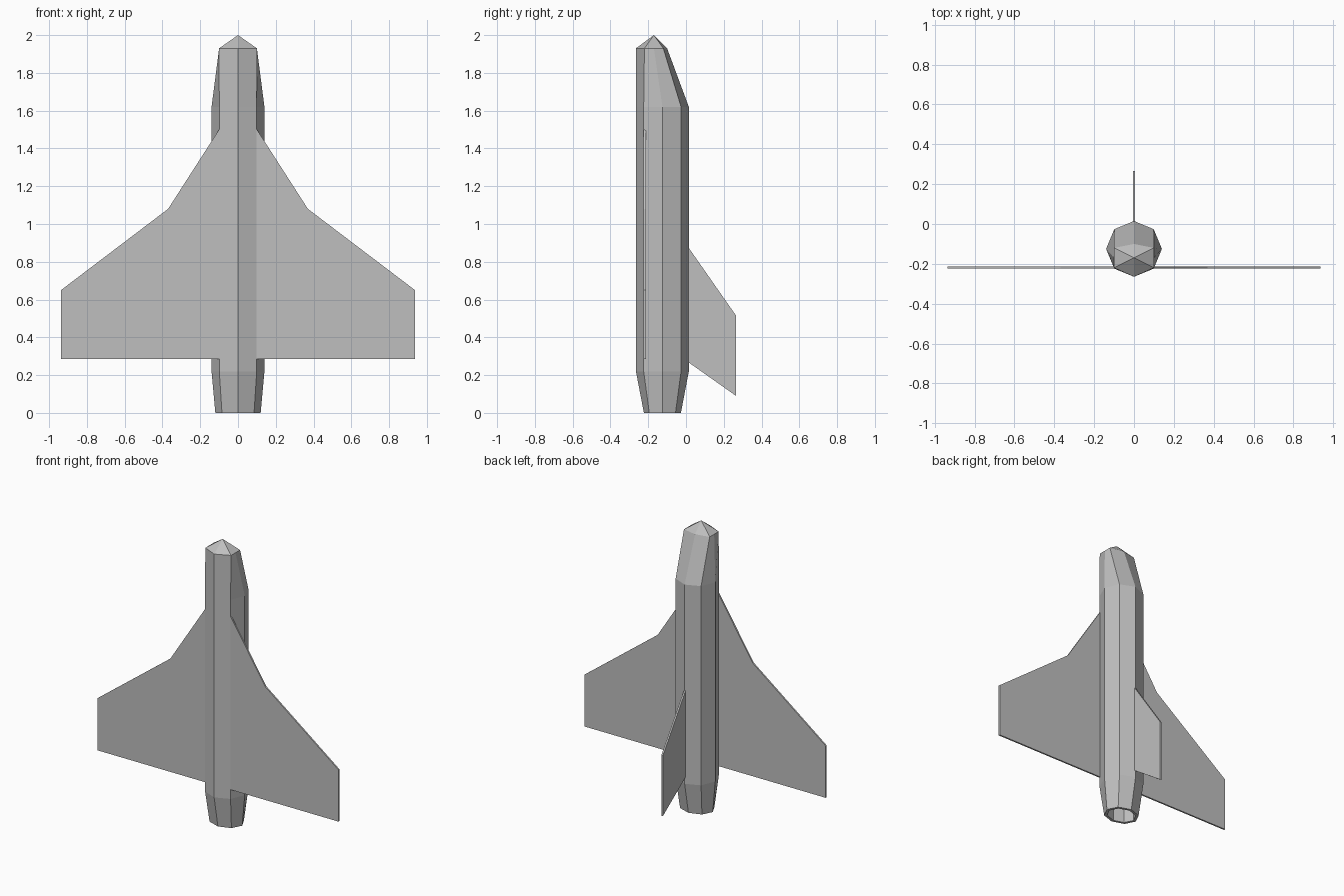
import bpy, bmesh, math

cube = bpy.data.objects.get("Cube")
if cube:
    bpy.data.objects.remove(cube, do_unlink=True)

grey = bpy.data.materials.new("light grey")
grey.use_nodes = True
colour = (0.52, 0.52, 0.52, 1)
grey.diffuse_color = colour
grey.node_tree.nodes["Principled BSDF"].inputs["Base Color"].default_value = colour

AXIS_Y = -0.125


def finish(bm, name):
    bmesh.ops.recalc_face_normals(bm, faces=bm.faces)
    mesh = bpy.data.meshes.new(name)
    bm.to_mesh(mesh)
    bm.free()
    mesh.materials.append(grey)
    obj = bpy.data.objects.new(name, mesh)
    bpy.context.collection.objects.link(obj)
    return obj


def octagon(rx, ry, z):
    """Eight points round the body axis, starting at +x and turning to +y."""
    return [(rx * math.cos(i * math.pi / 4),
             AXIS_Y + ry * math.sin(i * math.pi / 4), z) for i in range(8)]


def plate(name, outline, offset):
    """Thin solid made from a flat outline pushed along an offset."""
    bm = bmesh.new()
    face = bm.faces.new([bm.verts.new(p) for p in outline])
    new = bmesh.ops.extrude_face_region(bm, geom=[face])["geom"]
    bmesh.ops.translate(bm, vec=offset,
                        verts=[v for v in new if isinstance(v, bmesh.types.BMVert)])
    return finish(bm, name)


# Fuselage: recessed nozzle, tapered tail, straight body, sloped nose
half = [(0.1, -0.17), (0.1, -0.12), (0, -0.1)]
nose = half + [(-x, y) for x, y in reversed(half[:2])]
nose += [(-0.1, -0.22), (0, -0.265), (0.1, -0.22)]
rings = [octagon(0.10, 0.08, 0.22), octagon(0.10, 0.08, 0),
         octagon(0.12, 0.098, 0), octagon(0.14, 0.14, 0.22),
         octagon(0.14, 0.14, 1.62), [(x, y, 1.93) for x, y in nose]]
bm = bmesh.new()
loops = [[bm.verts.new(p) for p in ring] for ring in rings]
for a, b in zip(loops, loops[1:]):
    for i in range(8):
        j = (i + 1) % 8
        bm.faces.new((a[i], a[j], b[j], b[i]))
bm.faces.new(loops[0])
tip = bm.verts.new((0, -0.17, 2))
for i in range(8):
    bm.faces.new((loops[-1][i], loops[-1][(i + 1) % 8], tip))
finish(bm, "fuselage")

# Cranked delta wings
wing = [(0.09, 1.5), (0.1, 1.5), (0.37, 1.08), (0.937, 0.65), (0.937, 0.285), (0.09, 0.285)]
for side, name in ((1, "left_wing"), (-1, "right_wing")):
    plate(name, [(side * x, -0.224, z) for x, z in wing], (0, 0.011, 0))

# Swept tail fin
fin = [(0, 0.88), (0.01, 0.88), (0.265, 0.515), (0.265, 0.09), (0.01, 0.27), (0, 0.27)]
plate("tail_fin", [(-0.006, y, z) for y, z in fin], (0.012, 0, 0))
